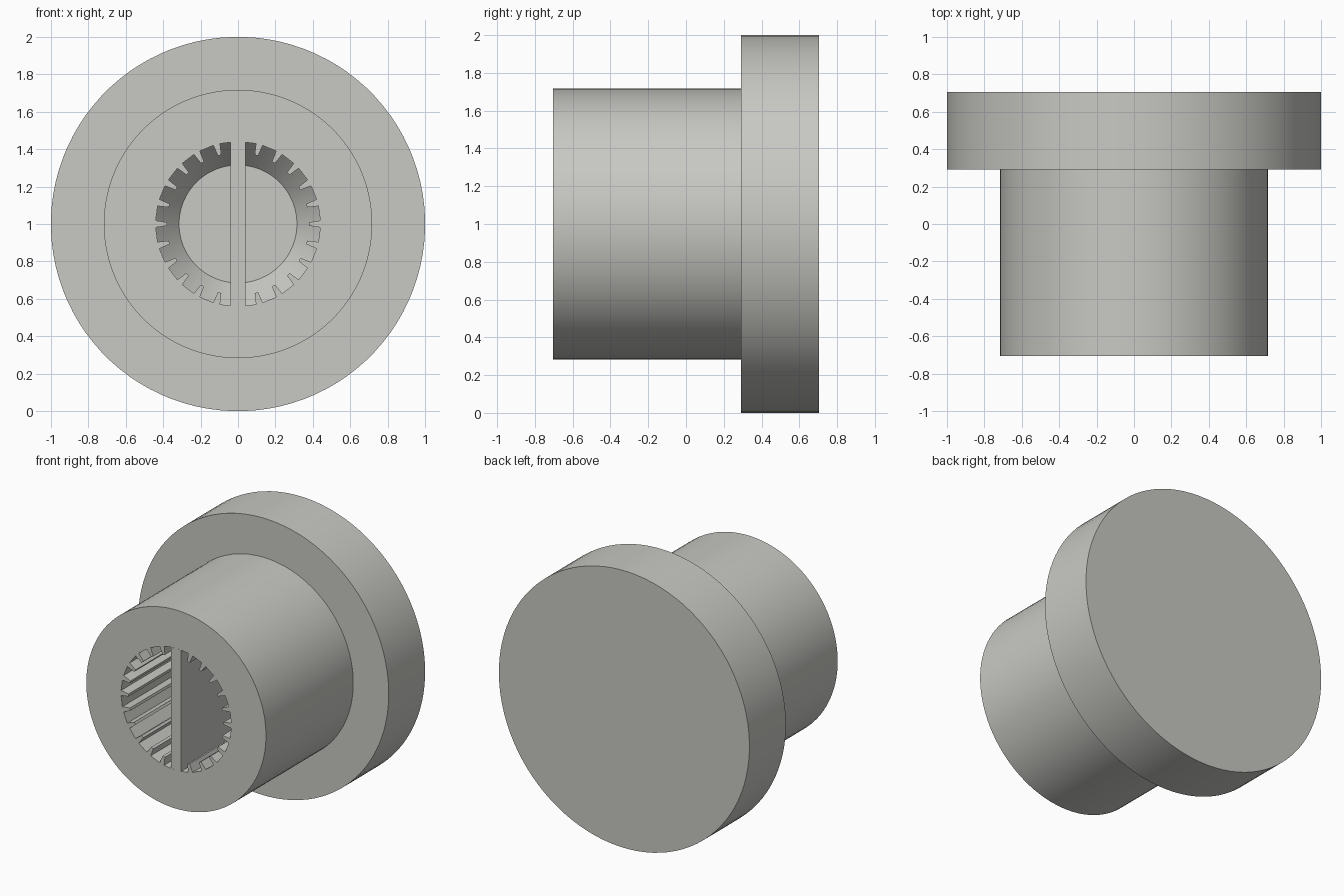
import bpy, bmesh, math

if "Cube" in bpy.data.objects:
    bpy.data.objects.remove(bpy.data.objects["Cube"])

TEETH = 24
N = TEETH * 4
CZ = 1.0                       # height of the axis
FRONT, STEP, BACK = -0.705, 0.29, 0.705
SPLINE_END, FLOOR = 0.0, 0.15  # depths inside the socket

grey = bpy.data.materials.new("warm grey")
grey.diffuse_color = (0.58, 0.58, 0.55, 1)
grey.use_nodes = True
grey.node_tree.nodes["Principled BSDF"].inputs["Base Color"].default_value = grey.diffuse_color


def circle(r):
    return [(r, math.radians(360 / N * (i - 0.5))) for i in range(N)]


def spline(tip, root):
    # Blunt inward teeth with wide grooves between them
    pts = []
    for t in range(TEETH):
        a = 360 / TEETH * t
        for r, d in ((tip, -1.4), (tip, 1.4), (root, 2.4), (root, 12.6)):
            pts.append((r, math.radians(a + d)))
    return pts


def finish(name, bm):
    bmesh.ops.recalc_face_normals(bm, faces=bm.faces)
    me = bpy.data.meshes.new(name)
    bm.to_mesh(me)
    bm.free()
    me.materials.append(grey)
    ob = bpy.data.objects.new(name, me)
    bpy.context.collection.objects.link(ob)
    return ob


# Stepped hub: rings from the socket floor, out over the front, to the back
teeth = spline(0.38, 0.44)
sections = [(circle(0.315), FLOOR), (circle(0.442), SPLINE_END), (teeth, SPLINE_END),
            (teeth, FRONT), (circle(0.717), FRONT), (circle(0.717), STEP),
            (circle(1.0), STEP), (circle(1.0), BACK)]
bm = bmesh.new()
rings = [[bm.verts.new((r * math.cos(a), y, CZ + r * math.sin(a))) for r, a in pts]
         for pts, y in sections]
for p, q in zip(rings, rings[1:]):
    for i in range(N):
        j = (i + 1) % N
        bm.faces.new((p[i], p[j], q[j], q[i]))
bm.faces.new(rings[0])
bm.faces.new(rings[-1])
hub = finish("stepped_hub", bm)
bpy.context.view_layer.objects.active = hub
hub.select_set(True)
bpy.ops.object.shade_smooth_by_angle(angle=math.radians(20))

# Upright web across the socket, flush with the front
bm = bmesh.new()
bmesh.ops.create_cube(bm, size=1)
for v in bm.verts:
    v.co = (v.co.x * 0.08,
            FRONT if v.co.y < 0 else FLOOR + 0.01,
            CZ + v.co.z * 0.876)
finish("socket_web", bm)
